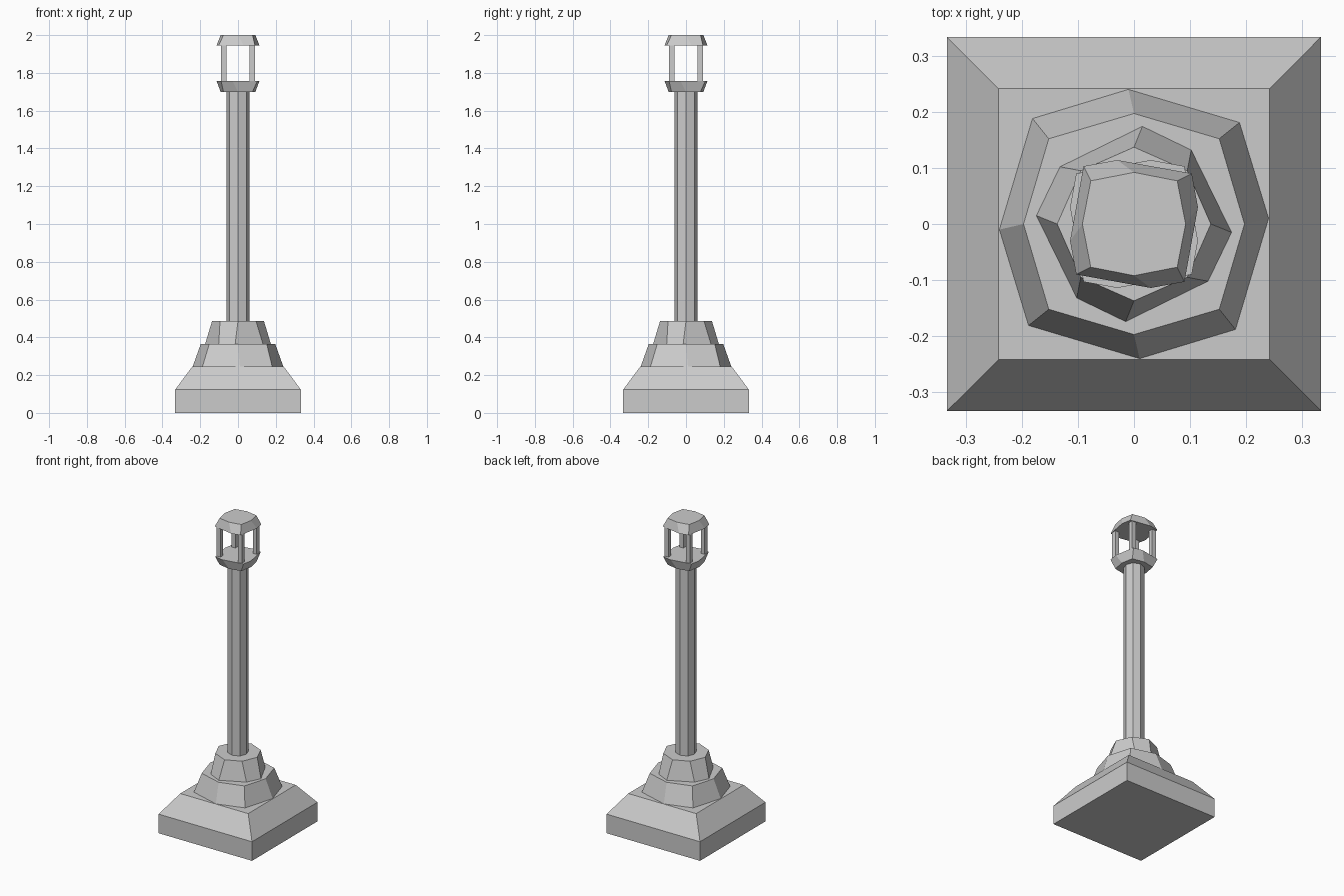
import bpy

if "Cube" in bpy.data.objects:
    bpy.data.objects.remove(bpy.data.objects["Cube"])


def ring(points, z):
    """Repeat a quarter outline four times around z, counter-clockwise."""
    out = []
    for k in range(4):
        for x, y in points:
            for _ in range(k):
                x, y = -y, x
            out.append((x, y, z))
    return out


def loft(name, *sections):
    """Solid through stacked (quarter outline, z) sections, bottom to top."""
    n = len(sections[0][0]) * 4
    verts = [v for pts, z in sections for v in ring(pts, z)]
    faces = [tuple(reversed(range(n)))]
    for s in range(len(sections) - 1):
        a, b = s * n, (s + 1) * n
        for i in range(n):
            j = (i + 1) % n
            faces.append((a + i, a + j, b + j, b + i))
    top = (len(sections) - 1) * n
    faces.append(tuple(range(top, top + n)))
    mesh = bpy.data.meshes.new(name)
    mesh.from_pydata(verts, [], faces)
    mesh.update()
    obj = bpy.data.objects.new(name, mesh)
    bpy.context.collection.objects.link(obj)
    return obj


# Square plinth with sloped shoulders
wide, narrow = [(0.333, 0.333)], [(0.242, 0.242)]
loft("plinth", (wide, 0), (wide, 0.123), (narrow, 0.245))

# Two slightly twisted eight-sided steps
loft("lower_step", ([(0.24, 0.01), (0.188, 0.181)], 0.245),
     ([(0.197, 0), (0.152, 0.152)], 0.365))
loft("upper_step", ([(0.174, -0.015), (0.102, 0.132)], 0.365),
     ([(0.137, 0), (0.095, 0.095)], 0.487))

# Eight-sided pole
pole = [(0.06, 0), (0.044, 0.044)]
loft("pole", (pole, 0.487), (pole, 1.70))

# Lantern tray and cap, twisted in opposite directions
inner = [(0.092, 0), (0.077, 0.077)]
loft("lantern_tray", (inner, 1.70), ([(0.114, -0.03), (0.09, 0.103)], 1.758))
loft("lantern_cap", ([(0.114, 0.03), (0.103, 0.09)], 1.944), (inner, 2.0))

# Four corner posts of the lantern
for i, (sx, sy) in enumerate([(1, 1), (-1, 1), (-1, -1), (1, -1)]):
    post = loft(f"lantern_post_{i + 1}", ([(0.014, 0.014)], 1.758), ([(0.014, 0.014)], 1.944))
    post.location = (sx * 0.076, sy * 0.076, 0)
